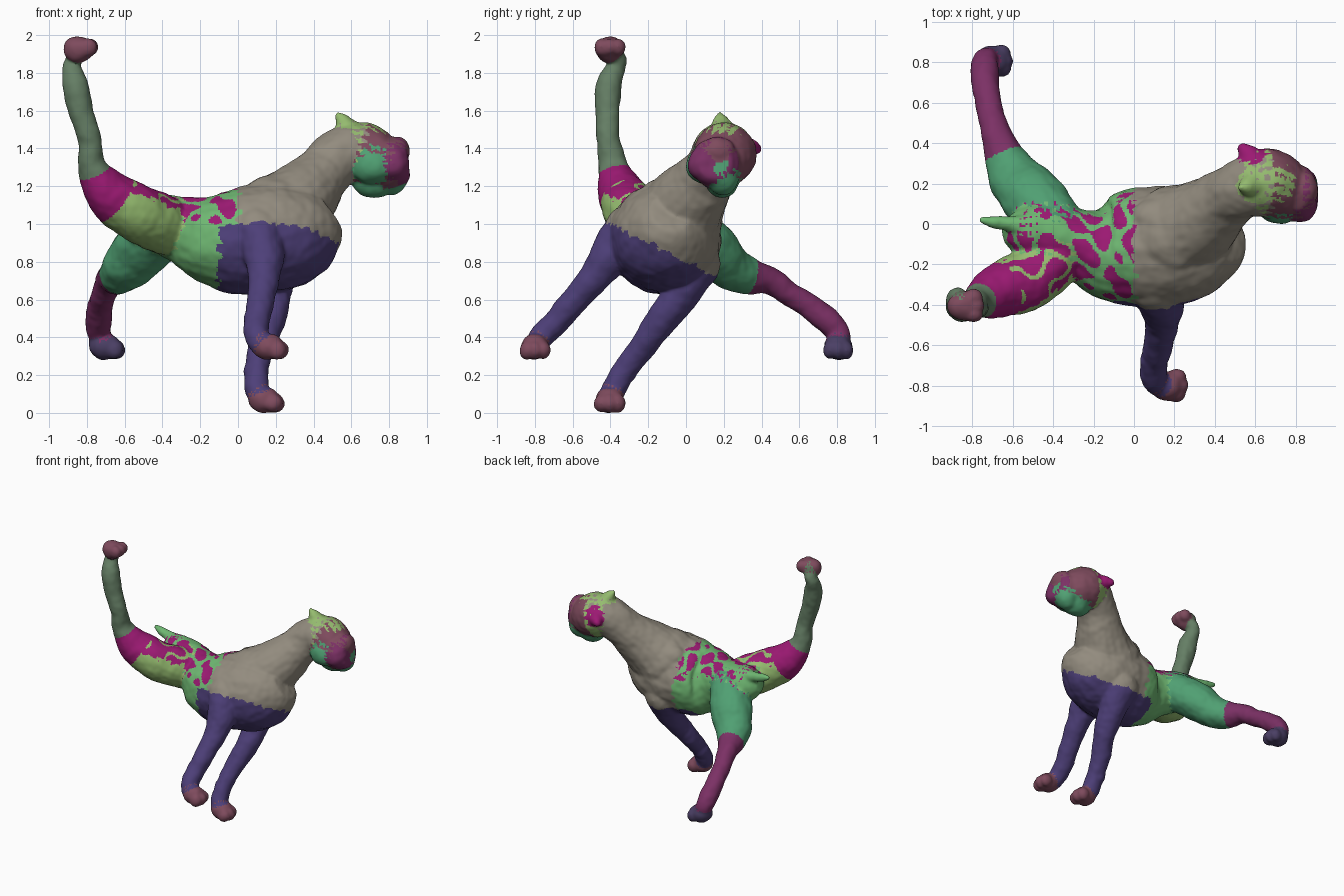
import bpy, bmesh, math
from mathutils import Vector, Matrix, noise, kdtree

if "Cube" in bpy.data.objects:
    bpy.data.objects.remove(bpy.data.objects["Cube"])

bm = bmesh.new()
tags = []          # (position, colour name) of every source point

COLOURS = {
    "stone": (.29, .26, .21), "violet": (.075, .05, .19), "green": (.16, .48, .17),
    "magenta": (.33, .01, .17), "teal": (.08, .35, .17), "sage": (.13, .21, .13),
    "rose": (.21, .07, .11), "plum": (.2, .03, .13), "lime": (.3, .5, .16),
    "navy": (.07, .05, .13),
}
NAMES = list(COLOURS)


def ball(c, r, tag):
    """Ellipsoid lump."""
    r = r if isinstance(r, tuple) else (r, r, r)
    m = Matrix.Translation(c) @ Matrix.Diagonal((*r, 1))
    res = bmesh.ops.create_icosphere(bm, subdivisions=3, radius=1, matrix=m)
    tags.extend((v.co.copy(), tag) for v in res["verts"])


def catmull(a, b, c, d, t):
    return [.5 * (2 * q + (r - p) * t + (2 * p - 5 * q + 4 * r - s) * t * t
                  + (3 * q - p - 3 * r + s) * t ** 3) for p, q, r, s in zip(a, b, c, d)]


def tube(pts, tag_of, ref, caps=True, n=20, sub=5):
    """Loft through (x, y, z, width[, height]); tag_of maps point index to colour."""
    pts = [p if len(p) == 5 else (*p, p[3]) for p in pts]
    rows = []
    for i in range(len(pts) - 1):
        a, d = pts[max(i - 1, 0)], pts[min(i + 2, len(pts) - 1)]
        rows += [(catmull(a, pts[i], pts[i + 1], d, k / sub), tag_of(i + k / sub)) for k in range(sub)]
    rows.append((list(pts[-1]), tag_of(len(pts) - 1)))
    rings = []
    for i, (p, tag) in enumerate(rows):
        t = Vector(rows[min(i + 1, len(rows) - 1)][0][:3]) - Vector(rows[max(i - 1, 0)][0][:3])
        side = Vector(ref).cross(t).normalized()
        up = t.normalized().cross(side)
        ring = []
        for k in range(n):
            a = math.tau * k / n
            v = bm.verts.new(Vector(p[:3]) + side * math.cos(a) * p[3] + up * math.sin(a) * p[4])
            ring.append(v)
            tags.append((v.co.copy(), tag))
        rings.append(ring)
    for r, s in zip(rings, rings[1:]):
        for k in range(n):
            bm.faces.new((r[k], r[(k + 1) % n], s[(k + 1) % n], s[k]))
    bm.faces.new(rings[0][::-1])
    bm.faces.new(rings[-1])
    if caps:
        for p, tag in (rows[0], rows[-1]):
            ball(p[:3], min(p[3], p[4]), tag)


def paw(c, tag, toe_z=-.02):
    """Pad with three toes pointing to +x."""
    x, y, z = c
    ball((x - .015, y, z), (.08, .072, .07), tag)
    for dy, dx in ((-.042, .035), (0, .047), (.042, .035)):
        ball((x + dx, y + dy, z + toe_z), (.046, .038, .048), tag)


X, Z = (1, 0, 0), (0, 0, 1)

# torso, rump to breast
tube([(-.64, -.04, 1.07, .05, .06), (-.56, -.04, 1.05, .12, .12), (-.43, -.05, 1.02, .155, .15),
      (-.30, -.08, .98, .155, .175), (-.21, -.115, .95, .205, .21), (-.13, -.13, .93, .25, .245),
      (0, -.12, .92, .29, .28), (.18, -.11, .94, .295, .29), (.32, -.10, .98, .26, .27),
      (.42, -.09, 1.03, .19, .20), (.48, -.08, 1.07, .11, .12)], lambda i: "torso", Z, caps=False)
# neck
tube([(.2, -.06, 1.02, .25), (.33, .02, 1.14, .20), (.45, .12, 1.28, .15), (.53, .17, 1.36, .145),
      (.6, .19, 1.40, .15)], lambda i: "stone", Z)
# withers
ball((.14, .02, 1.12), (.16, .11, .11), "stone")

# head: skull and muzzle
tube([(.56, .19, 1.40, .13), (.64, .205, 1.385, .165), (.71, .19, 1.36, .16), (.78, .165, 1.335, .14),
      (.85, .155, 1.335, .125), (.895, .155, 1.34, .09)],
     lambda i: "lime" if i < 1.2 else "rose" if i < 4 else "plum", Z, caps=False)
ball((.70, .2, 1.44), (.09, .09, .085), "lime")
# jaw and cheeks
ball((.72, .10, 1.32), (.12, .095, .10), "teal")
ball((.72, .19, 1.25), (.12, .09, .10), "teal")
ball((.82, .09, 1.33), (.085, .08, .09), "plum")
ball((.81, .195, 1.26), (.09, .08, .095), "teal")
ball((.84, .17, 1.40), (.065, .09, .075), "rose")
# ears
tube([(.59, .19, 1.49, .07), (.555, .185, 1.55, .045), (.53, .18, 1.585, .018)], lambda i: "lime", X)
tube([(.60, .30, 1.41, .07), (.565, .345, 1.41, .05), (.54, .375, 1.405, .025)], lambda i: "magenta", X)

# near front leg
tube([(.10, -.30, .98, .13), (.13, -.38, .87, .115), (.14, -.475, .74, .083), (.12, -.595, .60, .07),
      (.10, -.68, .50, .066), (.10, -.75, .43, .065), (.12, -.79, .38, .06)], lambda i: "violet", X)
ball((.09, -.67, .51), .062, "violet")
paw((.175, -.80, .362), "rose")
# far front leg
tube([(.17, .04, .80, .14), (.18, -.03, .64, .10), (.17, -.13, .50, .08), (.12, -.24, .35, .068),
      (.10, -.335, .22, .06), (.10, -.38, .14, .062), (.12, -.40, .09, .06)], lambda i: "violet", X)
ball((.09, -.32, .23), .06, "violet")
paw((.15, -.405, .08), "rose")

# near hind leg, thrown upward
tube([(-.38, -.15, 1.0, .15), (-.52, -.27, 1.06, .15), (-.65, -.325, 1.14, .135), (-.725, -.36, 1.225, .105),
      (-.775, -.39, 1.33, .072), (-.785, -.41, 1.45, .06), (-.83, -.415, 1.6, .064), (-.86, -.41, 1.74, .066),
      (-.88, -.375, 1.83, .048), (-.87, -.36, 1.88, .042), (-.85, -.385, 1.93, .045)],
     lambda i: "thigh" if i < 1.9 else "magenta" if i < 3.5 else "sage", X)
paw((-.83, -.405, 1.935), "rose", .01)
# far hind leg, kicked out sideways
tube([(-.40, .01, .98, .14), (-.49, .12, .895, .14, .155), (-.58, .22, .79, .12, .135),
      (-.64, .33, .735, .095, .10), (-.68, .44, .71, .072), (-.71, .55, .64, .062), (-.73, .66, .57, .064),
      (-.74, .77, .48, .066), (-.73, .81, .42, .058), (-.71, .80, .37, .055)],
     lambda i: "teal" if i < 3.2 else "plum", X)
paw((-.69, .805, .36), "navy")
# tail
tube([(-.50, -.01, 1.11, .06), (-.60, .0, 1.13, .04), (-.69, .01, 1.155, .03), (-.75, .02, 1.17, .018)],
     lambda i: "green", Z)

# fuse the parts into one skin
bmesh.ops.recalc_face_normals(bm, faces=bm.faces)
raw = bpy.data.meshes.new("parts")
bm.to_mesh(raw)
bm.free()
obj = bpy.data.objects.new("big_cat_body", raw)
bpy.context.collection.objects.link(obj)
rm = obj.modifiers.new("fuse", 'REMESH')
rm.mode = 'VOXEL'
rm.voxel_size = .010
sm = obj.modifiers.new("soften", 'SMOOTH')
sm.factor, sm.iterations = .5, 10
bpy.context.view_layer.update()
mesh = bpy.data.meshes.new_from_object(obj.evaluated_get(bpy.context.evaluated_depsgraph_get()))
obj.modifiers.clear()
obj.data = mesh
bpy.data.meshes.remove(raw)

# hand-modelled unevenness
normals = [v.normal.copy() for v in mesh.vertices]
for v, nrm in zip(mesh.vertices, normals):
    v.co += nrm * (.003 + .007 * noise.noise(v.co * 9) + .003 * noise.noise(v.co * 22))
low = min(v.co.z for v in mesh.vertices)
for v in mesh.vertices:
    v.co.z -= low

# colour patches
kd = kdtree.KDTree(len(tags))
for i, (co, tag) in enumerate(tags):
    kd.insert(co, i)
kd.balance()
mesh.materials.clear()
for name, c in COLOURS.items():
    mat = bpy.data.materials.new(name)
    mat.diffuse_color = (*c, 1)
    mat.use_nodes = True
    mat.node_tree.nodes["Principled BSDF"].inputs["Base Color"].default_value = mat.diffuse_color
    mesh.materials.append(mat)


def colour(p, nrm):
    tag = tags[kd.find(p)[1]][1]
    if tag in NAMES and not (tag in ("violet", "stone") and p.z > .62 and p.x < .5):
        return tag
    jag = .03 * noise.noise(p * 25)
    if p.x > -.1 + jag and p.z < .80 - .5 * p.y + jag:
        return "violet"
    if p.x > jag:
        return "stone"
    streak = abs(noise.noise(p * 9)) < .17
    if nrm.z > .45 and not streak:
        return "magenta"
    return "lime" if tag == "thigh" else "green"


for f in mesh.polygons:
    f.material_index = NAMES.index(colour(f.center, f.normal))
    f.use_smooth = True
